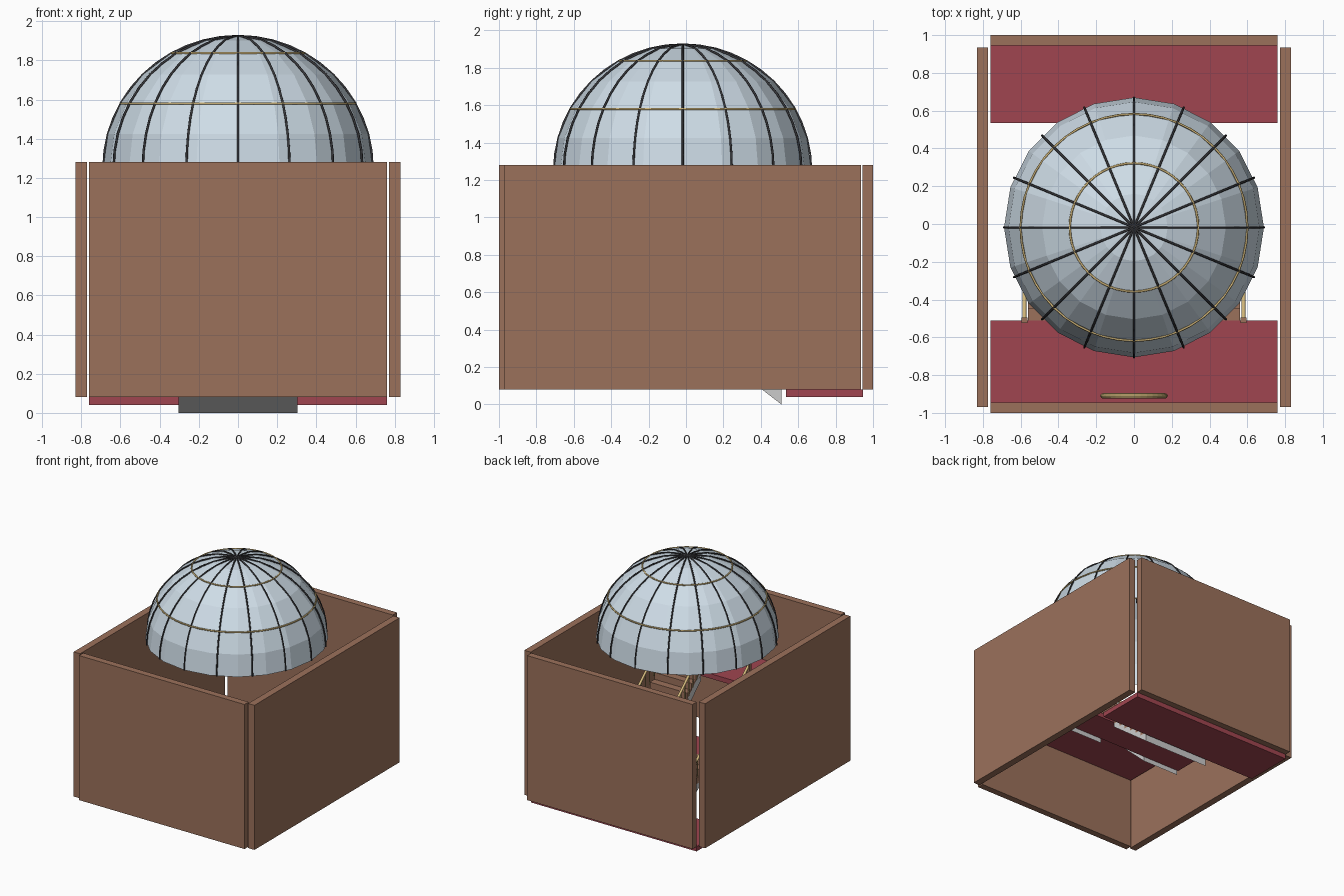
import bpy, bmesh, math
from mathutils import Vector

if "Cube" in bpy.data.objects:
    bpy.data.objects.remove(bpy.data.objects["Cube"])


def material(name, rgb):
    m = bpy.data.materials.new(name)
    m.diffuse_color = (*rgb, 1)
    m.use_nodes = True
    m.node_tree.nodes["Principled BSDF"].inputs["Base Color"].default_value = m.diffuse_color
    return m


WOOD = material("wood", (0.33, 0.165, 0.105))
RED = material("carpet", (0.35, 0.06, 0.08))
GLASS = material("glass", (0.62, 0.72, 0.80))
IRON = material("iron", (0.04, 0.04, 0.045))
GOLD = material("gold", (0.65, 0.48, 0.2))


def finish(name, bm, mat=None):
    bmesh.ops.recalc_face_normals(bm, faces=bm.faces)
    me = bpy.data.meshes.new(name)
    bm.to_mesh(me)
    bm.free()
    ob = bpy.data.objects.new(name, me)
    bpy.context.collection.objects.link(ob)
    if mat:
        me.materials.append(mat)
    return ob


def add_box(bm, x0, x1, y0, y1, z0, z1):
    verts = bmesh.ops.create_cube(bm, size=1)["verts"]
    for v in verts:
        v.co = (x0 + (v.co.x + .5) * (x1 - x0),
                y0 + (v.co.y + .5) * (y1 - y0),
                z0 + (v.co.z + .5) * (z1 - z0))


def box(name, dims, mat=None):
    bm = bmesh.new()
    add_box(bm, *dims)
    return finish(name, bm, mat)


def prism(name, profile, x0, x1, mat=None):
    # side profile in (y, z), extruded along x
    bm = bmesh.new()
    f = bm.faces.new([bm.verts.new((x0, y, z)) for y, z in profile])
    ext = bmesh.ops.extrude_face_region(bm, geom=[f])["geom"]
    bmesh.ops.translate(bm, vec=(x1 - x0, 0, 0),
                        verts=[e for e in ext if isinstance(e, bmesh.types.BMVert)])
    return finish(name, bm, mat)


def tube(name, paths, radius, mat, closed=False):
    cu = bpy.data.curves.new(name, "CURVE")
    cu.dimensions = "3D"
    cu.bevel_depth = radius
    cu.bevel_resolution = 1
    cu.use_fill_caps = True
    for pts in paths:
        sp = cu.splines.new("POLY")
        sp.points.add(len(pts) - 1)
        for p, co in zip(sp.points, pts):
            p.co = (*co, 1)
        sp.use_cyclic_u = closed
    ob = bpy.data.objects.new(name, cu)
    bpy.context.collection.objects.link(ob)
    cu.materials.append(mat)


# Walls
box("front_wall", (-.76, .76, -1, -.945, .08, 1.28), WOOD)
box("back_wall", (-.76, .76, .945, 1, .08, 1.28), WOOD)
box("left_wall", (-.83, -.772, -.97, .935, .08, 1.28), WOOD)
box("right_wall", (.772, .83, -.97, .935, .08, 1.28), WOOD)

# Floors and landing
box("lower_floor", (-.76, .76, .535, .947, .04, .08), RED)
box("upper_floor", (-.76, .76, -.947, -.51, .68, .72), RED)
box("landing", (-.57, .57, -.14, .12, .34, .38), RED)


def flight(name, x0, x1, y0, z0, y1, z1, n):
    # steps rising towards -y, with a sloped slab underneath
    bm = bmesh.new()
    run, rise = (y0 - y1) / n, (z1 - z0) / n
    for i in range(n):
        ya, zt = y0 - i * run, z0 + (i + 1) * rise
        add_box(bm, x0, x1, ya - run, ya, zt - rise, zt)
    finish(name + "_steps", bm, WOOD)
    prism(name + "_slab", [(y0, z0 - .08), (y0, z0), (y1, z1), (y1, z1 - .08)], x0, x1)


def railing(name, a, b, n=7, h=.17):
    a, b, up = Vector(a), Vector(b), Vector((0, 0, h))
    tube(name + "_handrail", [[a + up, b + up]], .011, GOLD)
    pts = [a.lerp(b, i / n) for i in range(n + 1)]
    tube(name + "_balusters", [[p, p + up] for p in pts[1:-1]], .005, GOLD)
    bm = bmesh.new()
    for p in (a, b):
        add_box(bm, p.x - .015, p.x + .015, p.y - .015, p.y + .015, p.z, p.z + h + .03)
    finish(name + "_posts", bm, WOOD)


# Staircase: one central flight, then two side flights
flight("central_flight", -.305, .305, .51, .08, .12, .38, 6)
for s, side in ((-1, "left"), (1, "right")):
    xa, xb = sorted((s * .22, s * .56))
    flight(side + "_flight", xa, xb, -.14, .38, -.51, .72, 6)
    railing(side + "_central_rail", (s * .30, .49, .1), (s * .30, .12, .38))
    railing(side + "_outer_rail", (s * .58, -.14, .38), (s * .58, -.51, .72))
    railing(side + "_inner_rail", (s * .22, -.14, .38), (s * .22, -.51, .72))
    railing(side + "_landing_rail", (s * .565, .10, .38), (s * .565, -.13, .38), 4)

# Round clock inside the front wall
bpy.ops.mesh.primitive_cylinder_add(vertices=32, radius=.165, depth=.02,
                                    location=(0, -.915, 1.0), rotation=(math.pi / 2, 0, 0))
bpy.context.object.name = "clock_face"
bpy.ops.mesh.primitive_torus_add(major_radius=.165, minor_radius=.014, major_segments=32,
                                 minor_segments=8, location=(0, -.91, 1.0),
                                 rotation=(math.pi / 2, 0, 0))
bpy.context.object.name = "clock_rim"
bpy.context.object.data.materials.append(GOLD)

# Glass dome
CY, CZ, R, H = -.018, 1.25, .688, .675
bm = bmesh.new()
bmesh.ops.create_uvsphere(bm, u_segments=20, v_segments=12, radius=1)
bmesh.ops.delete(bm, geom=[v for v in bm.verts if v.co.z < -.01], context="VERTS")
for v in bm.verts:
    v.co = (v.co.x * R, CY + v.co.y * R, CZ + v.co.z * H)
finish("dome", bm, GLASS)


def on_dome(lon, lat):
    return (R * math.cos(lat) * math.cos(lon), CY + R * math.cos(lat) * math.sin(lon),
            CZ + H * math.sin(lat))


# Dome ribs and gold rings
tube("dome_ribs", [[on_dome(k * math.pi / 8, j * math.pi / 24) for j in range(13)]
                   for k in range(16)], .006, IRON)
tube("dome_rings", [[on_dome(k * math.pi / 24, lat) for k in range(48)]
                    for lat in (math.asin(.33 / H), math.asin(.587 / H))], .006, GOLD, True)
